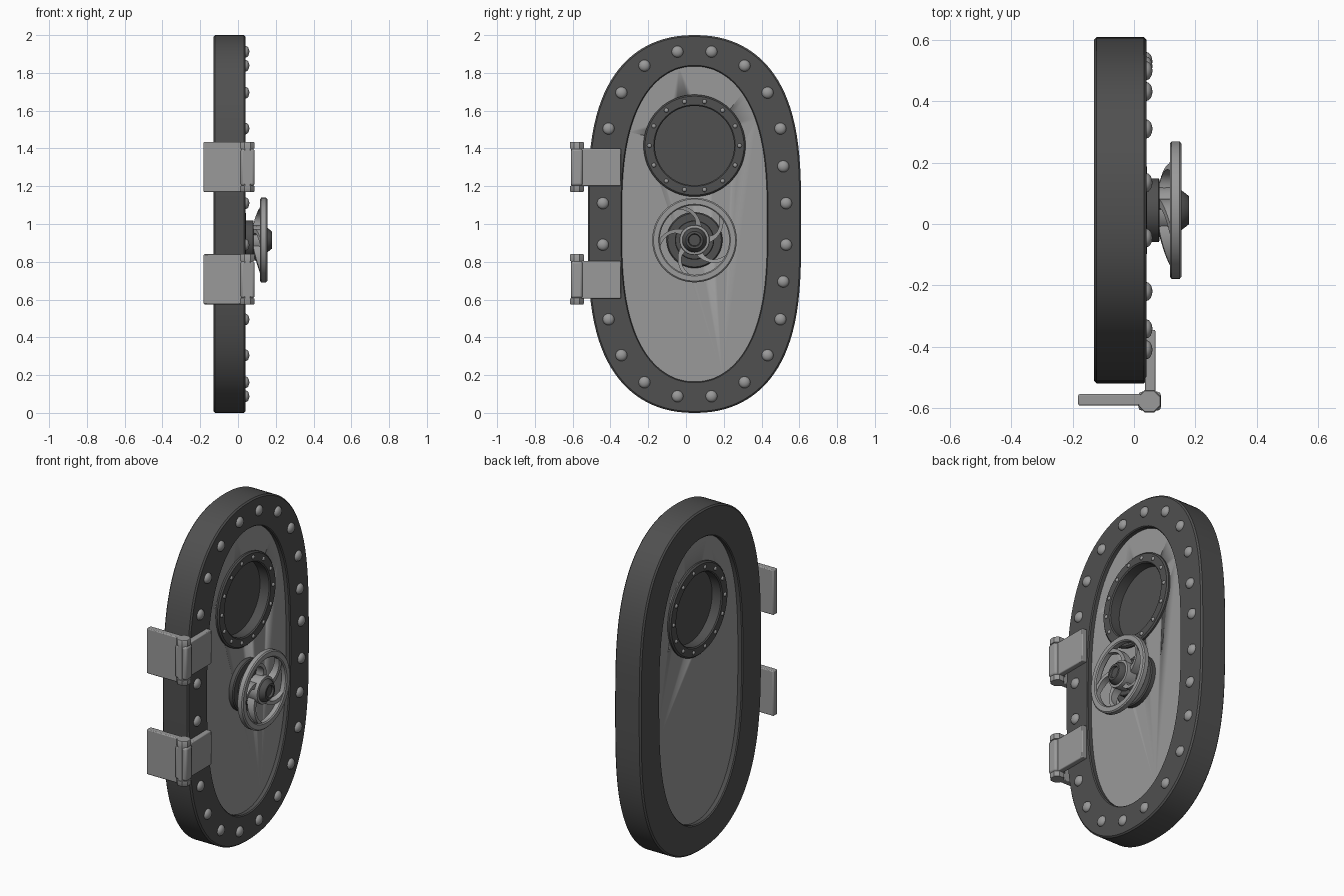
import bpy, bmesh
from math import sin, cos, pi, radians

if "Cube" in bpy.data.objects:
    bpy.data.objects.remove(bpy.data.objects["Cube"])

CY = 0.045  # door centre line


def mat(name, v):
    m = bpy.data.materials.new(name)
    m.diffuse_color = (v, v, v, 1)
    m.use_nodes = True
    m.node_tree.nodes["Principled BSDF"].inputs["Base Color"].default_value = m.diffuse_color
    return m


DARK, LIGHT = mat("dark_steel", 0.08), mat("light_steel", 0.32)


def make(name, rings, m, closed=False, angle=35):
    """Skin a list of point rings; cap the ends or close the loop."""
    bm = bmesh.new()
    vs = [[bm.verts.new(p) for p in r] for r in rings]
    pairs = list(zip(vs, vs[1:])) + ([(vs[-1], vs[0])] if closed else [])
    for a, b in pairs:
        n = len(a)
        for i in range(n):
            bm.faces.new((a[i], a[(i + 1) % n], b[(i + 1) % n], b[i]))
    if not closed:
        bm.faces.new(vs[0])
        bm.faces.new(vs[-1])
    bmesh.ops.recalc_face_normals(bm, faces=bm.faces)
    me = bpy.data.meshes.new(name)
    bm.to_mesh(me)
    bm.free()
    ob = bpy.data.objects.new(name, me)
    bpy.context.collection.objects.link(ob)
    me.materials.append(m)
    bpy.ops.object.select_all(action='DESELECT')
    bpy.context.view_layer.objects.active = ob
    ob.select_set(True)
    bpy.ops.object.shade_smooth_by_angle(angle=radians(angle))
    return ob


def oval(x, a, b, n, m, segs=112):
    pts = []
    for i in range(segs):
        t = 2 * pi * (i + 0.5) / segs
        c, s = cos(t), sin(t)
        y = a * abs(c) ** (2 / n) * (1 if c > 0 else -1)
        z = b * abs(s) ** (2 / m) * (1 if s > 0 else -1)
        pts.append((x, CY + y, 1 + z))
    return pts


def turned(name, prof, y, z, m, segs=48, closed=False):
    """Turn an (x, radius) profile about an axis along x."""
    rings = [[(x, y + r * cos(2 * pi * i / segs), z + r * sin(2 * pi * i / segs))
              for i in range(segs)] for x, r in prof]
    return make(name, rings, m, closed)


def box(name, x0, x1, y0, y1, z0, z1, m, bevel=0.005):
    ob = make(name, [[(x0, y0, z), (x1, y0, z), (x1, y1, z), (x0, y1, z)]
                     for z in (z0, z1)], m)
    b = ob.modifiers.new("bevel", 'BEVEL')
    b.width, b.segments = bevel, 2
    return ob


# Frame: outer wall, softened edges, inner wall
outer, inner = (2.2, 3.2), (2.1, 2.85)
make("door_frame", [oval(-0.13, 0.557, 0.992, *outer), oval(-0.122, 0.565, 1.0, *outer),
                    oval(0.032, 0.565, 1.0, *outer), oval(0.04, 0.557, 0.992, *outer),
                    oval(0.04, 0.39, 0.84, *inner), oval(0.034, 0.385, 0.835, *inner),
                    oval(-0.124, 0.385, 0.835, *inner), oval(-0.13, 0.39, 0.84, *inner)],
     DARK, closed=True)

# Panel with porthole opening
WZ = 1.415
panel = make("door_panel", [oval(-0.1, 0.392, 0.842, *inner),
                            oval(0.012, 0.392, 0.842, *inner)], LIGHT)
cutter = turned("porthole_cutter", [(-0.3, 0.24), (0.3, 0.24)], CY, WZ, LIGHT)
cutter.hide_render = True
bo = panel.modifiers.new("hole", 'BOOLEAN')
bo.object, bo.operation, bo.solver = cutter, 'DIFFERENCE', 'EXACT'
bpy.context.view_layer.objects.active = panel
bpy.ops.object.modifier_apply(modifier="hole")
bpy.data.objects.remove(cutter)

# Porthole ring, glass and small bolts on both faces
turned("porthole_ring", [(-0.112, 0.21), (-0.118, 0.216), (-0.118, 0.262), (-0.11, 0.27),
                         (0.022, 0.27), (0.03, 0.262), (0.03, 0.216), (0.024, 0.21)],
       CY, WZ, DARK, 64, closed=True)
turned("porthole_glass", [(-0.055, 0.215), (-0.035, 0.215)], CY, WZ, DARK, 64)


def stud(name, x, y, z, r, h, segs, side=1):
    prof = [(x - side * 0.006, r)] + [(x + side * h * sin(t), r * cos(t))
                                      for t in (0, 0.4, 0.8, 1.15, 1.45)]
    turned(name, prof, y, z, LIGHT, segs)


for i in range(14):
    t = 2 * pi * (i + 0.5) / 14 + pi / 2
    for x, side in ((0.03, 1), (-0.118, -1)):
        stud("porthole_bolt", x, CY + 0.239 * cos(t), WZ + 0.239 * sin(t), 0.012, 0.008, 10, side)

# Frame rivets, mirrored both ways; hinges replace two on the left
for y, z in ((0.485, 0.11), (0.47, 0.305), (0.455, 0.505), (0.387, 0.695), (0.265, 0.838), (0.09, 0.912)):
    for sy in (-1, 1):
        for sz in (-1, 1):
            if not (sy < 0 and z == 0.305):
                stud("frame_rivet", 0.04, CY + sy * y, 1 + sz * z, 0.031, 0.02, 18)

# Hinges
for z0 in (0.575, 1.17):
    z1 = z0 + 0.265
    box("hinge_door_leaf", 0.036, 0.07, -0.56, -0.345, z0 + 0.03, z1 - 0.035, LIGHT)
    box("hinge_wall_leaf", -0.182, 0.03, -0.592, -0.555, z0, z1, LIGHT)
    turned_z = [[(0.05 + r * cos(pi / 4 * (i + .5)), -0.578 + r * sin(pi / 4 * (i + .5)), z)
                 for i in range(8)]
                for z, r in ((z0, 0.037), (z0 + 0.004, 0.04), (z0 + 0.03, 0.04), (z0 + 0.03, 0.034),
                             (z1 - 0.035, 0.034), (z1 - 0.035, 0.04), (z1 - 0.004, 0.04), (z1, 0.037))]
    make("hinge_barrel", turned_z, LIGHT)
    box("hinge_sleeve", 0.014, 0.088, -0.609, -0.547, z0 + 0.032, z1 - 0.037, LIGHT, 0.012)

# Handwheel: stepped base, hub, rim and swirled spokes
HZ = 0.915
turned("wheel_base", [(0.0, 0.148), (0.036, 0.148), (0.042, 0.142), (0.042, 0.104),
                      (0.08, 0.104), (0.083, 0.1), (0.083, 0.04)], CY, HZ, DARK)
turned("wheel_hub", [(0.07, 0.078), (0.1, 0.076), (0.14, 0.08), (0.148, 0.078), (0.15, 0.066)],
       CY, HZ, LIGHT)
turned("wheel_cap", [(0.14, 0.066), (0.156, 0.064), (0.174, 0.05), (0.179, 0.046),
                     (0.179, 0.034), (0.168, 0.03)], CY, HZ, DARK)
turned("wheel_rim", [(0.117, 0.19), (0.117, 0.217), (0.123, 0.224), (0.149, 0.224),
                     (0.155, 0.217), (0.155, 0.19), (0.149, 0.184), (0.123, 0.184)],
       CY, HZ, LIGHT, 64, closed=True)
for k in range(5):
    rings = []
    for i in range(11):
        t = i / 10
        r = 0.06 + 0.132 * t
        a = 2 * pi * k / 5 + pi / 2 - 0.3 + 0.75 * t ** 1.6
        w = (0.022 - 0.01 * sin(pi * t)) / r
        back, front = 0.078 + 0.045 * t ** 1.5, 0.125 + 0.022 * t
        rings.append([(x, CY + r * cos(a + d), HZ + r * sin(a + d))
                      for x, d in ((back, -w), (front, -w), (front, w), (back, w))])
    make("wheel_spoke", rings, LIGHT)
